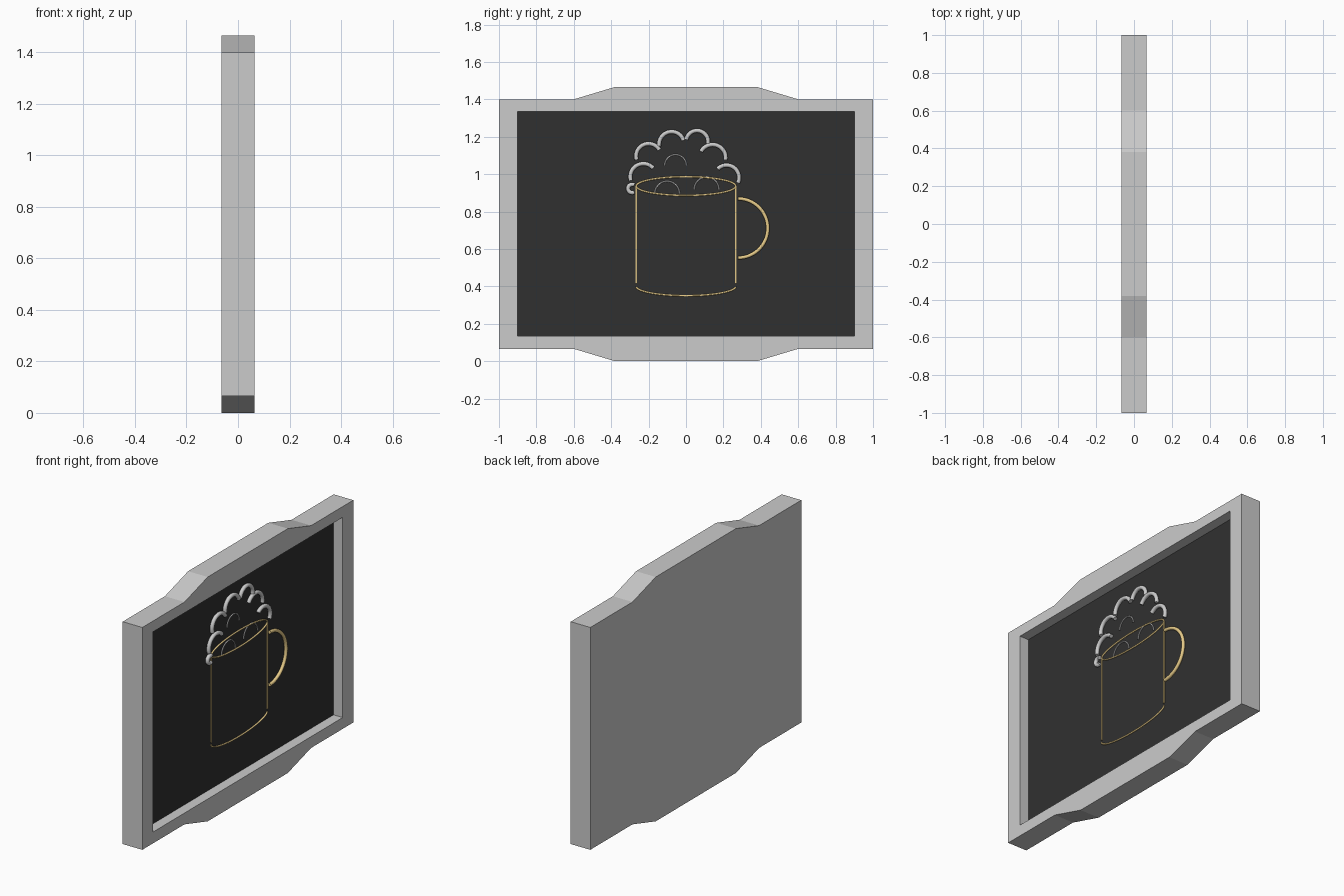
import bpy, bmesh, math

if "Cube" in bpy.data.objects:
    bpy.data.objects.remove(bpy.data.objects["Cube"])

HALF = 0.065      # half thickness of the sign
FLOOR = 0.004     # x of the dark panel's visible face


def material(name, color):
    m = bpy.data.materials.new(name)
    m.diffuse_color = color
    m.use_nodes = True
    m.node_tree.nodes["Principled BSDF"].inputs["Base Color"].default_value = m.diffuse_color
    return m


black = material("black_panel", (0.03, 0.03, 0.03, 1))
gold = material("warm_yellow", (0.80, 0.60, 0.25, 1))


def slab(name, outline, x0, x1, mat=None):
    """Extrude a (y, z) outline along x."""
    bm = bmesh.new()
    face = bm.faces.new([bm.verts.new((x0, y, z)) for y, z in outline])
    ext = bmesh.ops.extrude_face_region(bm, geom=[face])
    verts = [v for v in ext["geom"] if isinstance(v, bmesh.types.BMVert)]
    bmesh.ops.translate(bm, verts=verts, vec=(x1 - x0, 0, 0))
    bmesh.ops.recalc_face_normals(bm, faces=bm.faces)
    me = bpy.data.meshes.new(name)
    bm.to_mesh(me)
    bm.free()
    ob = bpy.data.objects.new(name, me)
    bpy.context.collection.objects.link(ob)
    if mat:
        me.materials.append(mat)
    return ob


def select(ob):
    bpy.ops.object.select_all(action='DESELECT')
    ob.select_set(True)
    bpy.context.view_layer.objects.active = ob


def tube(name, pts, r, mat=None, cyclic=False):
    """Round tube along (y, z) points, resting on the panel."""
    cu = bpy.data.curves.new(name, 'CURVE')
    cu.dimensions = '3D'
    cu.bevel_depth = r
    cu.bevel_resolution = 3
    cu.use_fill_caps = True
    sp = cu.splines.new('POLY')
    sp.points.add(len(pts) - 1)
    for p, (y, z) in zip(sp.points, pts):
        p.co = (FLOOR + r * 0.9, y, z, 1)
    sp.use_cyclic_u = cyclic
    ob = bpy.data.objects.new(name, cu)
    bpy.context.collection.objects.link(ob)
    if mat:
        cu.materials.append(mat)
    select(ob)
    bpy.ops.object.convert(target='MESH')
    bpy.ops.object.shade_smooth_by_angle(angle=math.radians(40))
    return bpy.context.object


def arc(cy, cz, ry, rz, a0, a1, n=28, closed=False):
    d = n if closed else n - 1
    angles = [math.radians(a0 + (a1 - a0) * i / d) for i in range(n)]
    return [(cy + ry * math.cos(a), cz + rz * math.sin(a)) for a in angles]


# Frame with stepped top and bottom, and a recess on the +x side
quarter = [(1, 1.4), (0.6, 1.4), (0.38, 1.466)]
top = quarter + [(-y, z) for y, z in reversed(quarter)]
outline = top + [(y, 1.466 - z) for y, z in reversed(top)]
frame = slab("sign_frame", outline, -HALF, HALF)
opening = [(-0.9, 0.134), (0.9, 0.134), (0.9, 1.335), (-0.9, 1.335)]
cutter = slab("recess_cutter", opening, 0, 0.2)
cutter.hide_render = True
mod = frame.modifiers.new("recess", 'BOOLEAN')
mod.operation = 'DIFFERENCE'
mod.solver = 'EXACT'
mod.object = cutter
select(frame)
bpy.ops.object.modifier_apply(modifier=mod.name)
bpy.data.objects.remove(cutter)

# Dark back panel
slab("back_panel", opening, -0.002, FLOOR, black)

# Mug outline
W, THIN = 0.266, 0.005
tube("mug_rim", arc(0, 0.936, W, 0.05, 0, 360, 64, True), THIN, gold, True)
tube("mug_base", arc(0, 0.40, W, 0.05, 180, 360, 40), THIN, gold)
for side, s in (("left", -1), ("right", 1)):
    tube("mug_side_" + side, [(s * W, 0.936), (s * W, 0.415)], THIN, gold)
tube("mug_handle", arc(0.279, 0.711, 0.158, 0.158, 90, -90, 40), 0.010, gold)

# Foam edge: centre y, centre z, radius, start and end angle
foam = [
    (-0.288, 0.923, 0.022, 60, 300),
    (-0.228, 0.986, 0.070, 197, 42),
    (-0.200, 1.096, 0.067, 197, 30),
    (-0.077, 1.160, 0.067, 188, 18),
    (0.059, 1.174, 0.059, 170, -10),
    (0.142, 1.088, 0.070, 152, -10),
    (0.217, 0.981, 0.067, 135, -25),
]
for i, (y, z, r, a0, a1) in enumerate(foam):
    tube(f"foam_edge_{i + 1}", arc(y, z, r, r, a0, a1), 0.012)

# Thin bubbles inside the foam
bubbles = [(-0.056, 1.046, 0.058), (-0.101, 0.896, 0.066), (0.110, 0.918, 0.066)]
for i, (y, z, r) in enumerate(bubbles):
    tube(f"foam_bubble_{i + 1}", arc(y, z, r, r, 180, 0), 0.004)
